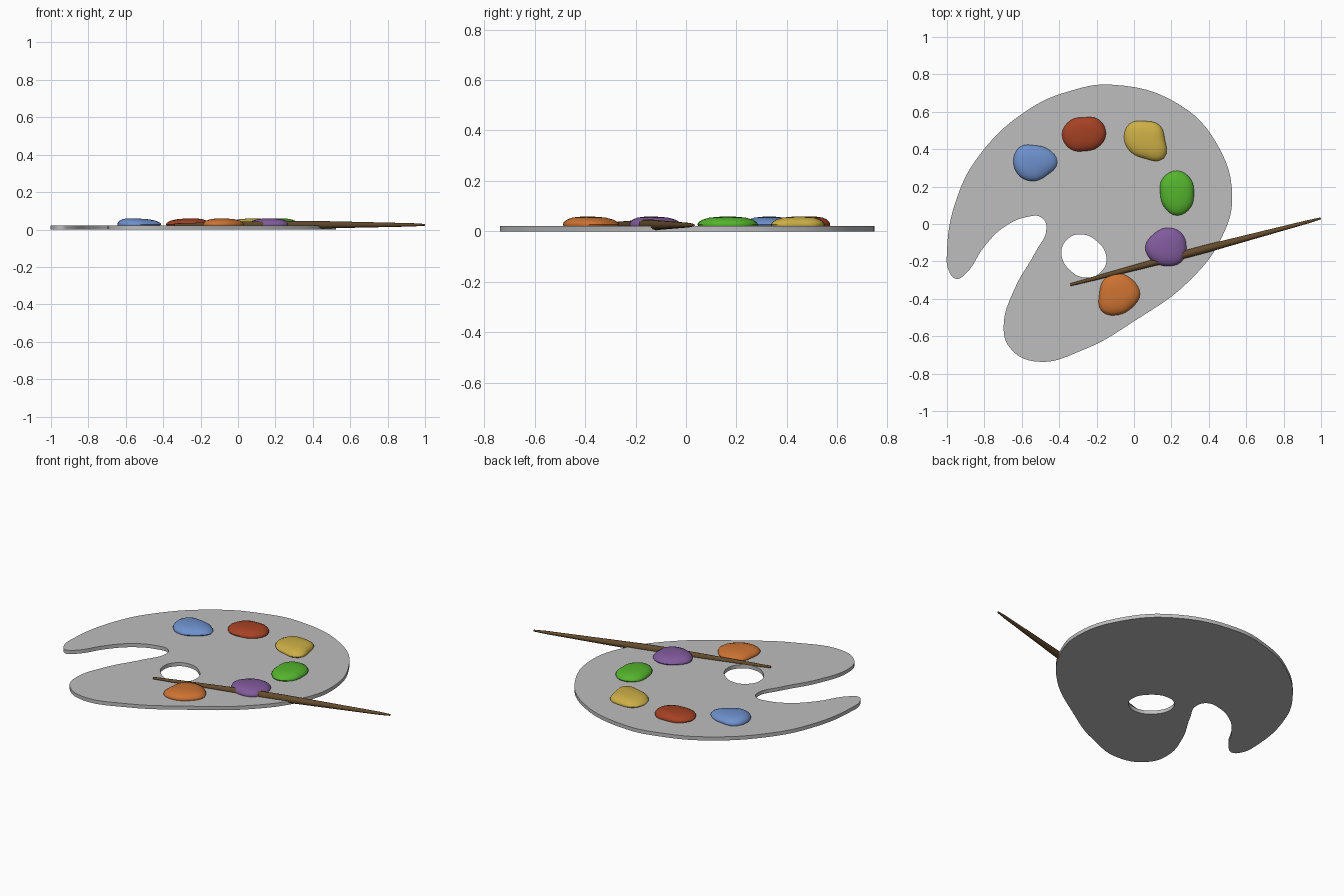
import bpy, bmesh
from math import sin, cos, pi, radians
from mathutils import Vector

cube = bpy.data.objects.get("Cube")
if cube:
    bpy.data.objects.remove(cube, do_unlink=True)

BOARD_TOP = 0.022


def material(name, colour):
    mat = bpy.data.materials.new(name)
    mat.use_nodes = True
    mat.diffuse_color = (*colour, 1)
    mat.node_tree.nodes["Principled BSDF"].inputs["Base Color"].default_value = (*colour, 1)
    return mat


def activate(obj):
    bpy.ops.object.select_all(action='DESELECT')
    obj.select_set(True)
    bpy.context.view_layer.objects.active = obj


def finish(obj, mat, angle):
    activate(obj)
    obj.data.materials.clear()
    obj.data.materials.append(mat)
    bpy.ops.object.shade_smooth_by_angle(angle=radians(angle))


def loft(name, rings, mat, angle):
    """Skin a stack of equal rings and cap both ends."""
    bm = bmesh.new()
    loops = [[bm.verts.new(p) for p in ring] for ring in rings]
    count = len(loops[0])
    for low, high in zip(loops, loops[1:]):
        for i in range(count):
            j = (i + 1) % count
            bm.faces.new((low[i], low[j], high[j], high[i]))
    bm.faces.new(loops[0][::-1])
    bm.faces.new(loops[-1])
    bmesh.ops.recalc_face_normals(bm, faces=bm.faces)
    mesh = bpy.data.meshes.new(name)
    bm.to_mesh(mesh)
    bm.free()
    obj = bpy.data.objects.new(name, mesh)
    bpy.context.collection.objects.link(obj)
    finish(obj, mat, angle)
    return obj


# Palette board: a filled curve with a thumb hole
outline = [(-.12, .745), (.24, .64), (.445, .425), (.525, .147), (.47, -.07),
           (.3, -.3), (0, -.52), (-.265, -.67), (-.53, -.735), (-.665, -.66),
           (-.697, -.55), (-.64, -.35), (-.527, -.15), (-.468, -.02),
           (-.495, .035), (-.575, .037), (-.7, -.02), (-.8, -.12), (-.9, -.265),
           (-.95, -.293), (-.99, -.25), (-1, -.15), (-.95, .13), (-.825, .37),
           (-.56, .615), (-.345, .71)]
thumb_hole = [(-.29, -.055), (-.195, -.095), (-.147, -.185), (-.18, -.26),
              (-.255, -.287), (-.345, -.245), (-.388, -.155), (-.36, -.085)]
curve = bpy.data.curves.new("palette_board", 'CURVE')
curve.dimensions = '2D'
curve.fill_mode = 'BOTH'
curve.extrude = BOARD_TOP / 2
curve.resolution_u = 6
for points in (outline, thumb_hole):
    spline = curve.splines.new('BEZIER')
    spline.bezier_points.add(len(points) - 1)
    spline.use_cyclic_u = True
    for knot, (x, y) in zip(spline.bezier_points, points):
        knot.co = (x, y, 0)
        knot.handle_left_type = knot.handle_right_type = 'AUTO'
board = bpy.data.objects.new("palette_board", curve)
bpy.context.collection.objects.link(board)
board.location.z = BOARD_TOP / 2
activate(board)
bpy.ops.object.convert(target='MESH')
bm = bmesh.new()
bm.from_mesh(board.data)
bmesh.ops.remove_doubles(bm, verts=bm.verts, dist=0.0001)
bmesh.ops.recalc_face_normals(bm, faces=bm.faces)
bm.to_mesh(board.data)
bm.free()
finish(board, material("board grey", (.515, .515, .515)), 35)


# Paint dabs: lumpy domes given by radii at equal angles
def paint_dab(colour_name, colour, centre, peak, radii):
    steps = 4
    count = len(radii) * steps

    def radius(i):
        k, t = divmod(i, steps)
        t /= steps
        a, b, c, d = (radii[(k + n) % len(radii)] for n in (-1, 0, 1, 2))
        return b + t / 2 * (c - a + t * (2 * a - 5 * b + 4 * c - d + t * (3 * (b - c) + d - a)))

    rings = []
    for scale, lift in ((.96, -.1), (1, .15), (.96, .4), (.82, .68), (.6, .88), (.35, .97), (.1, 1)):
        ring = []
        for i in range(count):
            angle = 2 * pi * i / count
            r = radius(i) * scale
            ring.append((centre[0] + peak[0] * (1 - scale) + r * cos(angle),
                         centre[1] + peak[1] * (1 - scale) + r * sin(angle),
                         BOARD_TOP + .037 * lift))
        rings.append(ring)
    loft(colour_name + "_paint", rings, material(colour_name + " paint", colour), 50)


paint_dab("blue", (.156, .283, .61), (-.53, .33), (-.05, 0),
          (.12, .1, .09, .115, .115, .11, .1, .095))
paint_dab("red", (.376, .053, .017), (-.265, .48), (.02, .02),
          (.115, .11, .09, .105, .12, .11, .09, .1))
paint_dab("yellow", (.61, .43, .061), (.06, .45), (.03, 0),
          (.105, .11, .1, .12, .112, .1, .1, .14))
paint_dab("green", (.09, .456, .026), (.23, .165), (0, 0),
          (.09, .105, .12, .11, .09, .1, .12, .105))
paint_dab("purple", (.22, .102, .33), (.175, -.125), (-.01, -.02),
          (.105, .11, .105, .1, .115, .105, .1, .11))
paint_dab("orange", (.61, .17, .032), (-.08, -.375), (-.01, -.02),
          (.112, .105, .11, .112, .105, .13, .11, .1))

# Paintbrush: a thin tapered rod lying across the board
start, end = Vector((-.34, -.325, .026)), Vector((.998, .03, .025))
axis = (end - start).normalized()
side = axis.cross(Vector((0, 0, 1))).normalized()
up = side.cross(axis)
rings = []
for along, r in ((0, .007), (.1, .011), (.3, .017), (.45, .021), (.55, .021), (.75, .015), (.95, .009), (1, .005)):
    mid = start.lerp(end, along)
    rings.append([mid + r * (side * cos(pi * i / 6) + up * sin(pi * i / 6)) for i in range(12)])
loft("paintbrush", rings, material("brush brown", (.127, .07, .026)), 40)
